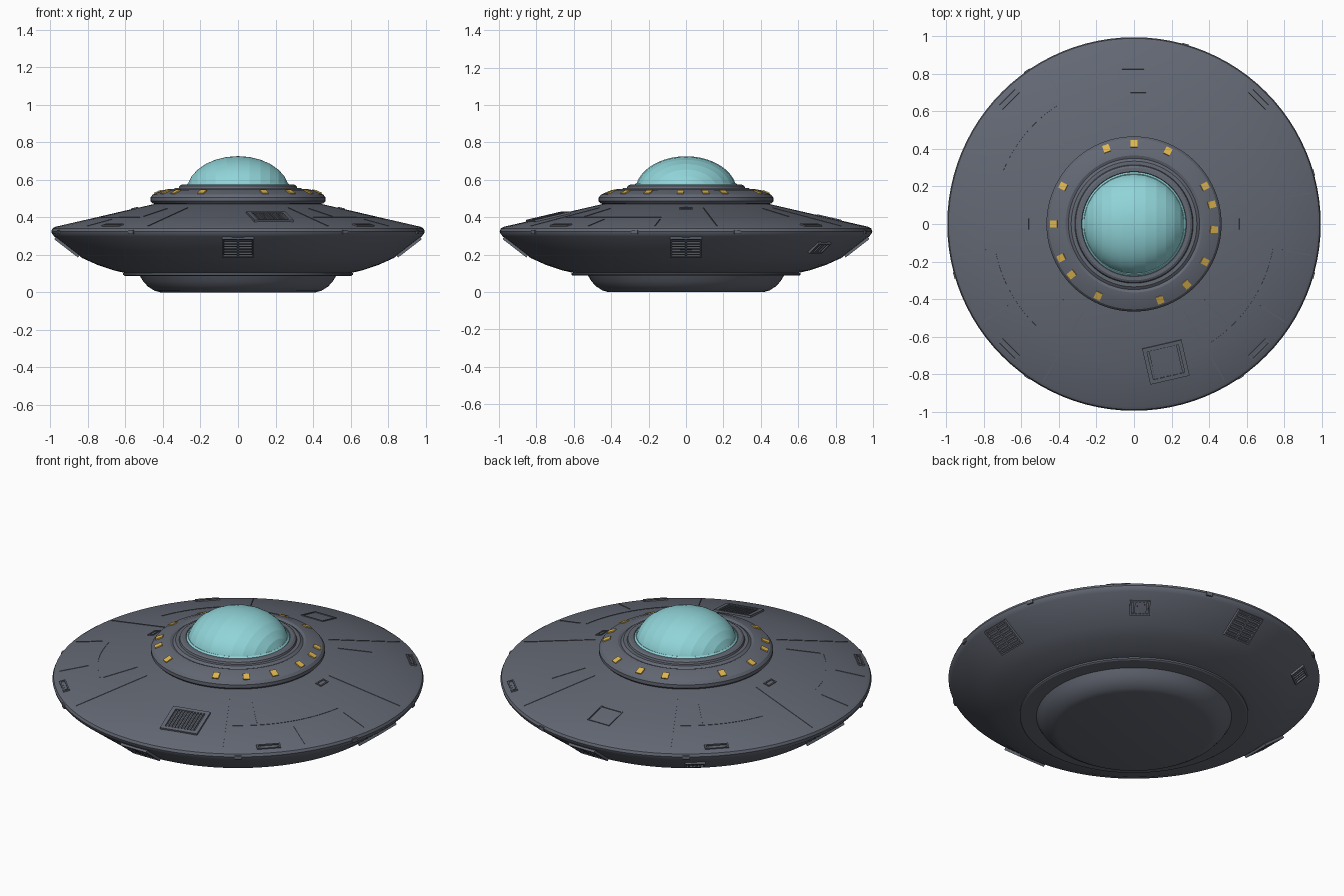
import bpy, bmesh, math
from mathutils import Matrix, Vector

if "Cube" in bpy.data.objects:
    bpy.data.objects.remove(bpy.data.objects["Cube"])


def material(name, rgb):
    m = bpy.data.materials.new(name)
    m.diffuse_color = (*rgb, 1)
    m.use_nodes = True
    m.node_tree.nodes["Principled BSDF"].inputs["Base Color"].default_value = m.diffuse_color
    return m


GREY = material("hull grey", (0.125, 0.138, 0.172))
TEAL = material("dome teal", (0.28, 0.66, 0.69))
YELLOW = material("light yellow", (0.74, 0.47, 0.08))


def finish(bm, name, mat, angle=None):
    bmesh.ops.recalc_face_normals(bm, faces=bm.faces)
    me = bpy.data.meshes.new(name)
    bm.to_mesh(me)
    bm.free()
    me.materials.append(mat)
    ob = bpy.data.objects.new(name, me)
    bpy.context.collection.objects.link(ob)
    if angle:
        bpy.ops.object.select_all(action='DESELECT')
        ob.select_set(True)
        bpy.context.view_layer.objects.active = ob
        bpy.ops.object.shade_smooth_by_angle(angle=math.radians(angle))
    return ob


def lathe(name, profile, mat, angle=25, steps=96):
    bm = bmesh.new()
    vs = [bm.verts.new((r, 0, z)) for r, z in profile]
    es = [bm.edges.new(p) for p in zip(vs, vs[1:])]
    bmesh.ops.spin(bm, geom=vs + es, cent=(0, 0, 0), axis=(0, 0, 1),
                   angle=2 * math.pi, steps=steps)
    bmesh.ops.remove_doubles(bm, verts=bm.verts, dist=1e-5)
    return finish(bm, name, mat, angle)


# Straight slopes of the hull: (outer r, z), (inner r, z)
UPPER = ((0.975, 0.349), (0.44, 0.472))
LOWER = ((0.98, 0.298), (0.83, 0.182))
RING = ((0.455, 0.521), (0.40, 0.545))


def on_slope(az, r, slope):
    """Frame on a slope: X around, Y outward along it, Z away from the surface."""
    (r1, z1), (r0, z0) = slope
    a = math.radians(az)
    rad = Vector((math.cos(a), math.sin(a), 0))
    y = (rad * (r1 - r0) + Vector((0, 0, z1 - z0))).normalized()
    t = Vector((-math.sin(a), math.cos(a), 0))
    x = t if slope is LOWER else -t
    p = rad * r + Vector((0, 0, z0 + (z1 - z0) * (r - r0) / (r1 - r0)))
    m = Matrix((x, y, x.cross(y))).transposed().to_4x4()
    m.translation = p
    return m


def box(bm, m, x, y, w, h, top=0.006, sink=0.008):
    bmesh.ops.create_cube(bm, size=1, matrix=m @ Matrix.Translation((x, y, (top - sink) / 2))
                          @ Matrix.Diagonal((w, h, top + sink, 1)))


def border(bm, m, w, h, t=0.008, top=0.006):
    for s in (-1, 1):
        box(bm, m, s * (w - t) / 2, 0, t, h, top)
        box(bm, m, 0, s * (h - t) / 2, w, t, top)


# Main saucer hull
lathe("saucer_hull", [(0, 0.09), (0.59, 0.10), (0.66, 0.116), (0.75, 0.146), LOWER[1],
                      LOWER[0], (0.992, 0.312), (0.996, 0.325), (0.99, 0.34), UPPER[0],
                      (0.75, 0.4007), UPPER[1], (0, 0.48)], GREY)
# Underside flange and landing base
lathe("bottom_flange", [(0, 0.088), (0.605, 0.088), (0.613, 0.093), (0.613, 0.102), (0, 0.105)], GREY)
lathe("bottom_base", [(0, 0), (0.415, 0), (0.445, 0.008), (0.48, 0.03), (0.505, 0.057),
                      (0.525, 0.09), (0, 0.09)], GREY)
# Collar ring carrying the lights, and the dome seat
lathe("light_ring", [(0, 0.46), (0.43, 0.468), (0.455, 0.474), (0.467, 0.486), (0.467, 0.505),
                     RING[0], RING[1], (0.365, 0.551), (0.35, 0.545), (0.335, 0.556), (0, 0.556)], GREY)
lathe("dome_seat", [(0, 0.55), (0.318, 0.55), (0.312, 0.567), (0.30, 0.574), (0.28, 0.574),
                    (0.272, 0.562), (0, 0.562)], GREY)

# Dome: panelled across x, smooth along y
bm = bmesh.new()
bmesh.ops.create_uvsphere(bm, u_segments=72, v_segments=14, radius=1,
                          matrix=Matrix.Translation((0, 0, 0.536))
                          @ Matrix.Diagonal((0.275, 0.272, 0.19, 1))
                          @ Matrix.Rotation(math.pi / 2, 4, 'Y'))
bmesh.ops.bisect_plane(bm, geom=bm.verts[:] + bm.edges[:] + bm.faces[:],
                       plane_co=(0, 0, 0.54), plane_no=(0, 0, 1), clear_inner=True)
finish(bm, "glass_dome", TEAL, 9)
lathe("dome_rim", [(0.262, 0.55), (0.278, 0.555), (0.277, 0.572), (0.268, 0.58), (0.255, 0.575)], TEAL)

# Lights around the ring
bm = bmesh.new()
for az in (110, 90, 65, 28, 14, -4, -28, -49, -71, 243.5, 219, 205, 180, 152):
    box(bm, on_slope(az, 0.427, RING), 0, 0, 0.036, 0.042, 0.006)
finish(bm, "ring_lights", YELLOW)

# Panel seams: radial lines (angle, inner r, outer r)
bm = bmesh.new()
seams = [(a, 0.53, 0.965) for a in (10, 60, 120, 170, 240, 300)]
seams += [(a, 0.55, 0.74) for a in (48, 132, 227, 313)]
seams += [(a, 0.80, 0.96) for a in (190, 213, 327, 350)]
for az, r0, r1 in seams:
    box(bm, on_slope(az, (r0 + r1) / 2, UPPER), 0, 0, 0.005, r1 - r0, 0.0025)
# Panel seams: curved steps
for a0, a1 in ((122, 158), (302, 350), (192, 225)):
    for az in range(a0, a1, 2):
        box(bm, on_slope(az + 1, 0.755, UPPER), 0, 0, 0.0265, 0.006, 0.002)
finish(bm, "panel_seams", GREY)

# Hatches on the upper hull
bm = bmesh.new()
border(bm, on_slope(90.5, 0.765, UPPER), 0.14, 0.135, 0.006, 0.004)
for az in (0, 180):
    border(bm, on_slope(az, 0.55, UPPER), 0.07, 0.036, 0.007, 0.005)
for az in (45, 135, 225, 315):
    m = on_slope(az, 0.945, UPPER)
    border(bm, m, 0.13, 0.036, 0.008, 0.007)
    box(bm, m, 0, 0, 0.09, 0.01, 0.003)
finish(bm, "upper_hatches", GREY)

# Large grille on the upper front
bm = bmesh.new()
m = on_slope(283, 0.755, UPPER)
border(bm, m, 0.215, 0.20, 0.022, 0.009)
for i in range(9):
    box(bm, m, (i - 4) * 0.018, 0, 0.008, 0.16, 0.007)
finish(bm, "upper_grille", GREY)

# Grilles under the rim: four large, two small
bm = bmesh.new()
for az in (0, 90, 180, 270):
    m = on_slope(az, 0.91, LOWER)
    border(bm, m, 0.17, 0.16, 0.009, 0.012)
    box(bm, m, 0, 0, 0.012, 0.15, 0.011)
    for i in range(6):
        box(bm, m, 0, (i - 2.5) * 0.023, 0.15, 0.010, 0.009)
for az in (52, 128):
    m = on_slope(az, 0.905, LOWER)
    border(bm, m, 0.11, 0.085, 0.010, 0.010)
    for i in range(4):
        box(bm, m, (i - 1.5) * 0.02, 0, 0.009, 0.07, 0.007)
finish(bm, "lower_grilles", GREY)

# Small studs along the rim
bm = bmesh.new()
for az in (16, 74, 125, 196, 235, 305, 344):
    a = math.radians(az)
    m = Matrix.Translation((0.985 * math.cos(a), 0.985 * math.sin(a), 0.322)) @ Matrix.Rotation(a, 4, 'Z')
    bmesh.ops.create_cube(bm, size=1, matrix=m @ Matrix.Diagonal((0.03, 0.035, 0.022, 1)))
finish(bm, "rim_studs", GREY)
